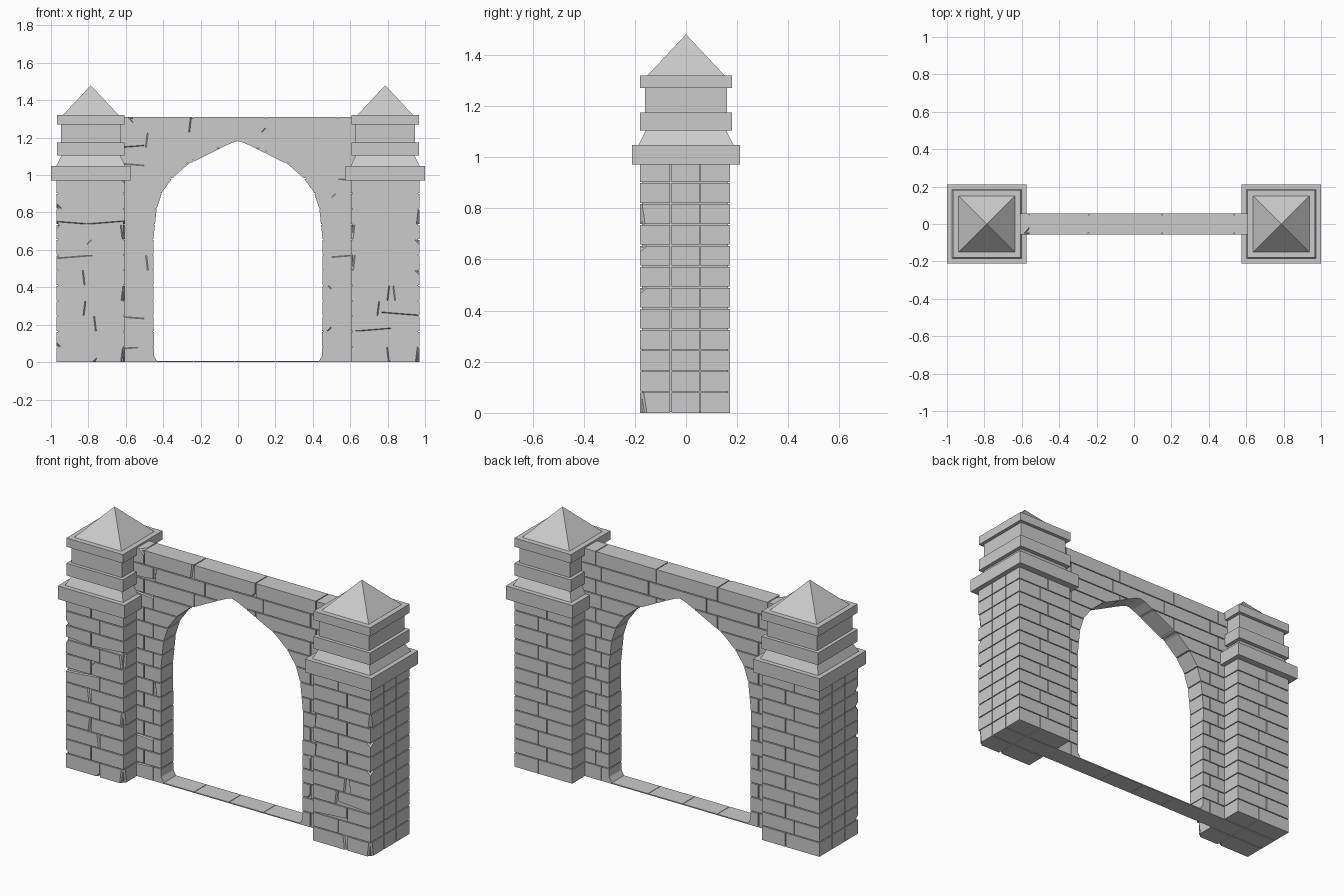
import bpy, bmesh, random
from mathutils import Vector

if "Cube" in bpy.data.objects:
    bpy.data.objects.remove(bpy.data.objects["Cube"])

random.seed(4)
ROW = 1.31 / 16
GAP = 0.0025


def finish(name, bm):
    bmesh.ops.recalc_face_normals(bm, faces=bm.faces)
    mesh = bpy.data.meshes.new(name)
    bm.to_mesh(mesh)
    bm.free()
    obj = bpy.data.objects.new(name, mesh)
    bpy.context.collection.objects.link(obj)
    return obj


def box(lo, hi):
    bm = bmesh.new()
    bmesh.ops.create_cube(bm, size=1)
    for v in bm.verts:
        v.co = Vector([a + (b - a) * (t + 0.5) for a, b, t in zip(lo, hi, v.co)])
    return bm


def cut(bm, point, normal):
    # slice off everything beyond the plane and close the cut
    geom = bm.verts[:] + bm.edges[:] + bm.faces[:]
    bmesh.ops.bisect_plane(bm, geom=geom, dist=1e-6, plane_co=point,
                           plane_no=normal, clear_outer=True)
    edges = [e for e in bm.edges if e.is_boundary]
    if edges:
        bmesh.ops.holes_fill(bm, edges=edges, sides=0)


def chip(bm, lo, hi):
    # break a front edge or corner of a brick
    sx, sz = random.choice((-1, 1)), random.choice((-1, 1))
    kind = random.random()
    if kind < 0.45:
        n = Vector((sx, -0.8, 0.12 * sz))
    elif kind < 0.7:
        n = Vector((0.08 * sx, -0.5, sz))
    else:
        n = Vector((sx, -0.8, sz))
    corner = Vector((hi[0] if sx > 0 else lo[0], lo[1], hi[2] if sz > 0 else lo[2]))
    n.normalize()
    cut(bm, corner - n * random.uniform(0.012, 0.02), n)


def add(target, part):
    mesh = bpy.data.meshes.new("tmp")
    part.to_mesh(mesh)
    part.free()
    target.from_mesh(mesh)
    bpy.data.meshes.remove(mesh)


def pillar(side, cx):
    x0, x1 = cx - 0.183, cx + 0.183
    ys = (-0.18, -0.06, 0.055, 0.172)
    bm = box((x0 + 0.008, ys[0] + 0.008, 0.004), (x1 - 0.008, ys[3] - 0.008, 0.98))
    for r in range(12):
        xs = (x0, cx + (-0.023 if r % 2 else 0.033), x1)
        for i in range(2):
            for j in range(3):
                lo = [xs[i] + GAP * (i > 0), ys[j] + GAP * (j > 0), r * ROW + GAP * (r > 0)]
                hi = [xs[i + 1] - GAP * (i < 1), ys[j + 1] - GAP * (j < 2), (r + 1) * ROW - GAP]
                brick = box(lo, hi)
                if j == 0 and random.random() < 0.5:
                    chip(brick, lo, hi)
                add(bm, brick)
    finish(side + "_pillar_bricks", bm)


def cap(side, cx):
    # stepped square cap ending in a pyramid
    prof = [(0.212, 0.972), (0.212, 1.048), (0.185, 1.048), (0.157, 1.105), (0.18, 1.105),
            (0.18, 1.175), (0.16, 1.175), (0.16, 1.27), (0.18, 1.27), (0.18, 1.32), (0.15, 1.32)]
    bm = bmesh.new()
    rings = [[bm.verts.new((cx + r * a, r * b, z)) for a, b in
              ((-1, -1), (1, -1), (1, 1), (-1, 1))] for r, z in prof]
    tip = bm.verts.new((cx, 0, 1.48))
    bm.faces.new(rings[0])
    for k in range(4):
        m = (k + 1) % 4
        for p, q in zip(rings, rings[1:]):
            bm.faces.new((p[k], p[m], q[m], q[k]))
        bm.faces.new((rings[-1][k], rings[-1][m], tip))
    finish(side + "_pillar_cap", bm)


# wall outline with the pointed arch opening
ARCH = [(0.43, 0), (0.45, 0.035), (0.452, 0.66), (0.435, 0.82), (0.405, 0.91),
        (0.35, 0.985), (0.27, 1.055), (0.1, 1.14), (0.035, 1.172)]


def arch_wall(depth, grow, width, top):
    s = 1 + grow
    right = [(x * s, z * s) for x, z in ARCH]
    outline = [(width, 0), (width, top), (-width, top), (-width, 0)]
    outline += [(-x, z) for x, z in right] + [(0, 1.182 * s)] + right[::-1]
    bm = bmesh.new()
    face = bm.faces.new([bm.verts.new((x, -depth, z)) for x, z in outline])
    out = bmesh.ops.extrude_face_region(bm, geom=[face], use_keep_orig=True)
    for v in out["geom"]:
        if isinstance(v, bmesh.types.BMVert):
            v.co.y = depth
    bmesh.ops.triangulate(bm, faces=bm.faces[:])
    bmesh.ops.recalc_face_normals(bm, faces=bm.faces)
    return bm


# arch wall: recessed core plus rows of bricks
wall = arch_wall(0.048, 0.01, 0.63, 1.303)
whole = arch_wall(0.056, 0, 0.635, 1.31)
for r in range(16):
    mid = (-0.5, -0.17, 0.2, 0.5) if r % 2 == 0 else (-0.56, -0.24, 0.15, 0.535)
    xs = (-0.65,) + mid + (0.65,)
    z0, z1 = r * ROW, (r + 1) * ROW
    for a, b in zip(xs, xs[1:]):
        brick = whole.copy()
        cut(brick, (a + GAP, 0, 0), (-1, 0, 0))
        cut(brick, (b - GAP, 0, 0), (1, 0, 0))
        if r > 0:
            cut(brick, (0, 0, z0 + GAP), (0, 0, -1))
        if r < 15:
            cut(brick, (0, 0, z1 - GAP), (0, 0, 1))
        if brick.faces and random.random() < 0.3:
            chip(brick, (a, -0.056, z0), (b, 0.056, z1))
        add(wall, brick)
whole.free()
finish("arch_wall_bricks", wall)

# thin threshold in slabs under the arch
sill = bmesh.new()
for a, b in ((-0.45, -0.24), (-0.237, -0.02), (-0.017, 0.2), (0.203, 0.45)):
    add(sill, box((a, -0.056, 0), (b, 0.056, 0.006)))
finish("threshold", sill)

for side, cx in (("left", -0.787), ("right", 0.787)):
    pillar(side, cx)
    cap(side, cx)
